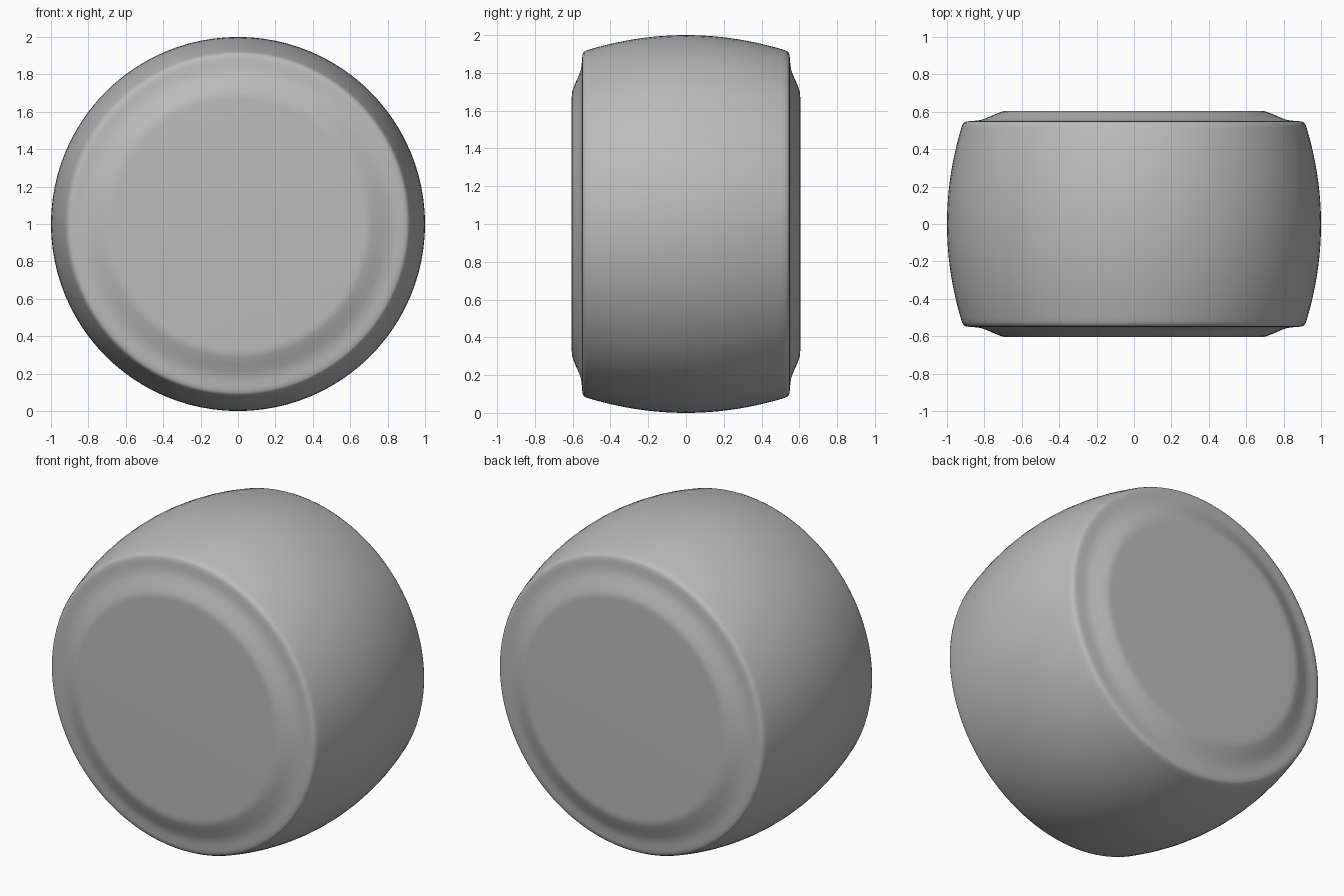
import bpy
import math
from mathutils import Matrix

if "Cube" in bpy.data.objects:
    bpy.data.objects.remove(bpy.data.objects["Cube"])

SIDES = 96


def make_material(name, rgb):
    mat = bpy.data.materials.new(name)
    mat.use_nodes = True
    mat.diffuse_color = (*rgb, 1)
    mat.node_tree.nodes["Principled BSDF"].inputs["Base Color"].default_value = (*rgb, 1)
    return mat


def revolve(name, profile, mat):
    """Spin (radius, depth) points round the wheel axle, closing both hubs."""
    verts, faces = [], []
    for radius, depth in profile:
        for i in range(SIDES):
            a = math.tau * i / SIDES
            verts.append((radius * math.cos(a), depth, radius * math.sin(a)))
    for ring in range(len(profile) - 1):
        for i in range(SIDES):
            j = (i + 1) % SIDES
            lo, hi = ring * SIDES, (ring + 1) * SIDES
            faces.append((lo + i, lo + j, hi + j, hi + i))
    last = (len(profile) - 1) * SIDES
    faces.append(tuple(reversed(range(SIDES))))
    faces.append(tuple(range(last, last + SIDES)))
    mesh = bpy.data.meshes.new(name)
    mesh.from_pydata(verts, [], faces)
    mesh.transform(Matrix.Translation((0, 0, 1)))
    mesh.flip_normals()
    mesh.materials.append(mat)
    obj = bpy.data.objects.new(name, mesh)
    bpy.context.collection.objects.link(obj)
    bpy.ops.object.select_all(action="DESELECT")
    obj.select_set(True)
    bpy.context.view_layer.objects.active = obj
    bpy.ops.object.shade_smooth_by_angle(angle=math.radians(35))
    return obj


rubber = make_material("grey", (0.5, 0.5, 0.5))

# Raised hub, dished sidewall and rounded shoulder, from the centre outwards
side = [(0.67, -0.605), (0.695, -0.604), (0.715, -0.598), (0.75, -0.584),
        (0.79, -0.566), (0.82, -0.556), (0.85, -0.552), (0.88, -0.55),
        (0.9, -0.547), (0.912, -0.54), (0.92, -0.525)]

# Barrel-shaped tread: shallow arc across the width
tread = []
for k in range(-11, 12):
    y = 0.5 * k / 11
    tread.append((1 - 0.08 * (y / 0.525) ** 2, y))

other_side = [(r, -y) for r, y in reversed(side)]
revolve("tyre", side + tread + other_side, rubber)
